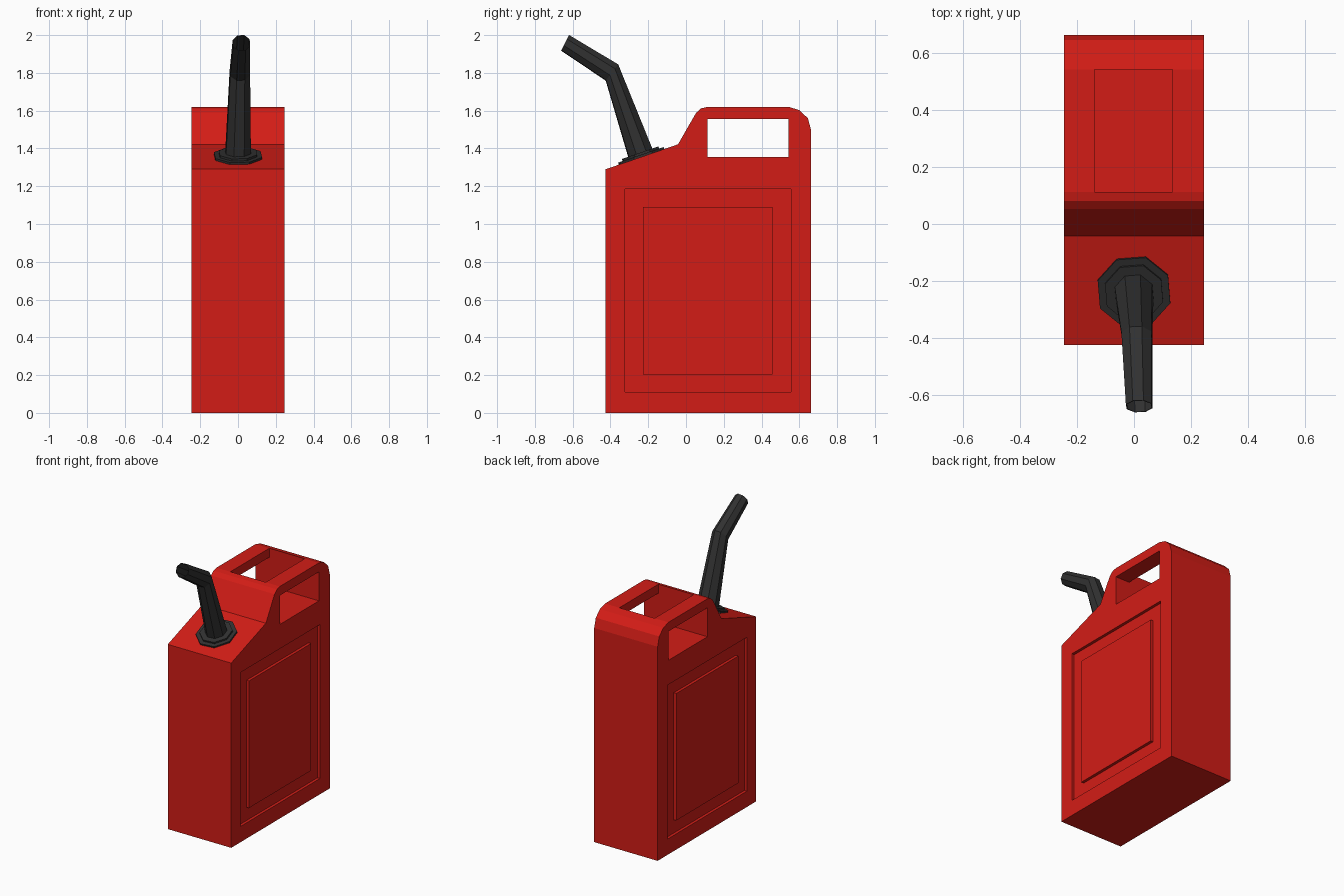
import bpy, bmesh, math
from mathutils import Vector

if "Cube" in bpy.data.objects:
    bpy.data.objects.remove(bpy.data.objects["Cube"])


def material(name, rgb):
    m = bpy.data.materials.new(name)
    m.diffuse_color = (*rgb, 1)
    m.use_nodes = True
    m.node_tree.nodes["Principled BSDF"].inputs["Base Color"].default_value = m.diffuse_color
    return m


RED = material("red_plastic", (0.65, 0.012, 0.008))
BLACK = material("black_plastic", (0.03, 0.03, 0.03))


def loft(name, rings, mat):
    """Skin a list of equal-sized vertex rings and cap both ends."""
    bm = bmesh.new()
    vs = [[bm.verts.new(p) for p in ring] for ring in rings]
    n = len(vs[0])
    for a, b in zip(vs, vs[1:]):
        for i in range(n):
            j = (i + 1) % n
            bm.faces.new((a[i], a[j], b[j], b[i]))
    bm.faces.new(vs[0])
    bm.faces.new(vs[-1])
    bmesh.ops.recalc_face_normals(bm, faces=bm.faces)
    me = bpy.data.meshes.new(name)
    bm.to_mesh(me)
    bm.free()
    me.materials.append(mat)
    ob = bpy.data.objects.new(name, me)
    bpy.context.collection.objects.link(ob)
    return ob


def box(name, xs, ys, zs):
    (y0, y1), (z0, z1) = ys, zs
    return loft(name, [[(x, y, z) for y, z in
                        ((y0, z0), (y1, z0), (y1, z1), (y0, z1))] for x in xs], RED)


def cut(ob, cutter):
    cutter.hide_render = True
    mod = ob.modifiers.new("cut", 'BOOLEAN')
    mod.operation, mod.solver, mod.object = 'DIFFERENCE', 'EXACT', cutter
    bpy.context.view_layer.objects.active = ob
    bpy.ops.object.modifier_apply(modifier=mod.name)
    bpy.data.objects.remove(cutter)


def octagon(centre, v, radius):
    """Eight points around centre, in the plane of x and the (y, z) direction v."""
    v = Vector((0, *v)).normalized()
    c = Vector(centre)
    angles = [math.radians(27 + 45 * k) for k in range(8)]
    return [c + radius * (math.cos(a) * Vector((1, 0, 0)) + math.sin(a) * v) for a in angles]


# Can body: side profile (y, z) extruded across the width
W = 0.245
profile = [(-0.425, 0), (0.663, 0), (0.663, 1.495), (0.645, 1.56), (0.6, 1.603), (0.543, 1.62),
           (0.113, 1.62), (0.08, 1.612), (0.053, 1.588), (-0.042, 1.422), (-0.425, 1.29)]
body = loft("can_body", [[(x, y, z) for y, z in profile] for x in (-W, W)], RED)

# Handle openings: through the sides and down through the top
cut(body, box("side_opening", (-0.4, 0.4), (0.113, 0.543), (1.355, 1.557)))
cut(body, box("top_opening", (-0.138, 0.135), (0.113, 0.543), (1.45, 1.75)))

# Recessed frame with a raised centre panel on each side
DEPTH = 0.02
for side, s in (("left", -1), ("right", 1)):
    cut(body, box("recess", (s * (W - DEPTH), s * 0.4), (-0.322, 0.555), (0.11, 1.185)))
    box(side + "_panel", (s * (W - DEPTH - 0.01), s * W), (-0.228, 0.457), (0.203, 1.09))

# Two-step octagonal collar lying on the sloped shoulder
slope = Vector((0.383, 0.132)).normalized()
normal = Vector((0, -slope.y, slope.x))
foot = Vector((0, -0.235, 1.355))
for name, radius, height in (("collar_base", 0.134, 0.012), ("collar_step", 0.107, 0.024)):
    loft(name, [octagon(foot + normal * h, slope, radius) for h in (-0.01, height)], BLACK)

# Bent tapering spout, hollow from the tip back to the bend
BEND, TIP = ((0.01, -0.392, 1.802), (0.61, 0.79)), ((0.018, -0.64, 1.959), (0.45, 0.89))
loft("spout", [octagon((0, -0.237, 1.362), slope, 0.072),
               octagon(*BEND, 0.057), octagon(*TIP, 0.049),
               octagon(*TIP, 0.046), octagon(*BEND, 0.053)], BLACK)
